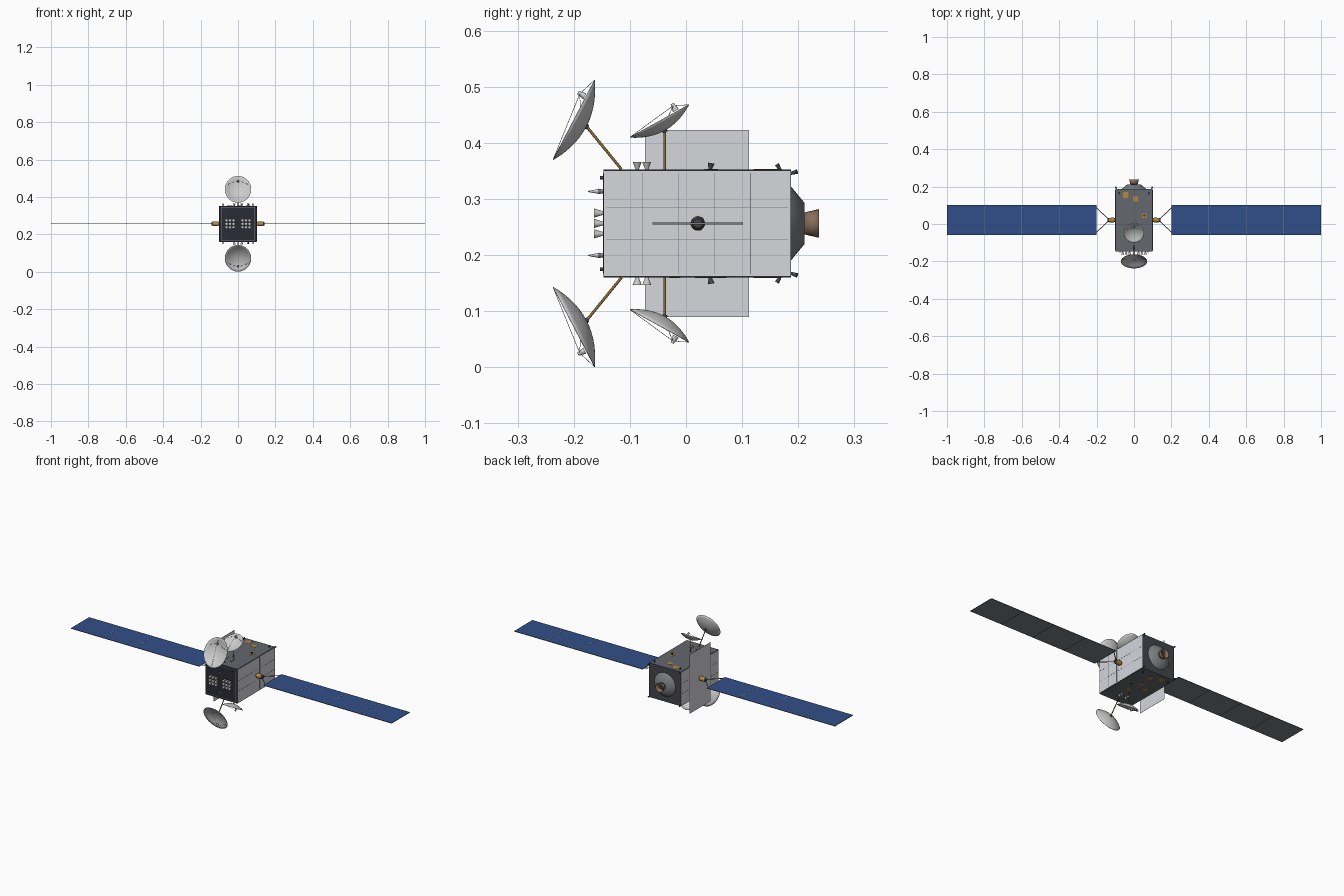
import bpy, bmesh, math
from mathutils import Vector

cube = bpy.data.objects.get("Cube")
if cube:
    bpy.data.objects.remove(cube, do_unlink=True)


def material(name, rgb):
    m = bpy.data.materials.new(name)
    m.use_nodes = True
    m.diffuse_color = (*rgb, 1)
    m.node_tree.nodes["Principled BSDF"].inputs["Base Color"].default_value = (*rgb, 1)
    return m


LIGHT = material("light grey", (0.67, 0.68, 0.72))
DECK = material("slate grey", (0.125, 0.14, 0.158))
DARK = material("dark navy", (0.023, 0.025, 0.035))
BLUE = material("cell blue", (0.031, 0.078, 0.25))
CHARCOAL = material("charcoal", (0.055, 0.06, 0.068))
GOLD = material("gold", (0.45, 0.25, 0.05))
OLIVE = material("boom bronze", (0.25, 0.16, 0.04))
BROWN = material("nozzle brown", (0.25, 0.16, 0.11))
STEEL = material("steel grey", (0.2, 0.212, 0.228))
WHITE = material("dish white", (0.6, 0.6, 0.6))

ZC = 0.2565          # mid height, everything is mirrored about it
TOP = 0.0965         # half height of the body
FRONT, REAR = -0.147, 0.187


def finish(bm, name, mats, smooth=False):
    bmesh.ops.recalc_face_normals(bm, faces=bm.faces)
    me = bpy.data.meshes.new(name)
    bm.to_mesh(me)
    bm.free()
    ob = bpy.data.objects.new(name, me)
    bpy.context.collection.objects.link(ob)
    for m in mats:
        me.materials.append(m)
    if smooth:
        bpy.ops.object.select_all(action='DESELECT')
        ob.select_set(True)
        bpy.context.view_layer.objects.active = ob
        bpy.ops.object.shade_smooth_by_angle(angle=math.radians(40))
    return ob


def box(name, lo, hi, *mats, rule=None):
    bm = bmesh.new()
    bmesh.ops.create_cube(bm, size=1)
    for v in bm.verts:
        v.co = [l + (h - l) * (c + 0.5) for l, h, c in zip(lo, hi, v.co)]
    bmesh.ops.recalc_face_normals(bm, faces=bm.faces)
    if rule:
        for f in bm.faces:
            f.material_index = rule(f.normal)
    return finish(bm, name, mats)


def rod(name, a, b, r1, r2, mat, sides=12, caps=True):
    a, b = Vector(a), Vector(b)
    bm = bmesh.new()
    bmesh.ops.create_cone(bm, cap_ends=caps, segments=sides, radius1=r1,
                          radius2=r2, depth=(b - a).length)
    turn = (b - a).to_track_quat('Z', 'Y')
    for v in bm.verts:
        v.co = turn @ v.co + (a + b) / 2
    return finish(bm, name, [mat], smooth=True)


def at(x, y, dz, s=1):
    return Vector((x, y, ZC + s * dz))


# Body core: slate decks, navy front and sides, charcoal rear
box("body", at(-0.0985, FRONT, -TOP), at(0.0985, REAR, TOP), DECK, DARK, CHARCOAL,
    rule=lambda n: 2 if n.y > 0.5 else 0 if abs(n.z) > 0.5 else 1)
for sx, side in ((1, "left"), (-1, "right")):
    x0, x1 = sorted((sx * 0.098, sx * 0.1))
    box(side + "_side_panel", at(x0, FRONT + 0.001, -TOP + 0.003),
        at(x1, REAR - 0.001, TOP - 0.003), LIGHT)
    # Seams on the side panels
    x0, x1 = sorted((sx * 0.0995, sx * 0.1004))
    for y in (-0.077, -0.013, 0.051, 0.115):
        box(side + "_upright_seam", at(x0, y - 0.0006, -0.09), at(x1, y + 0.0006, 0.09), STEEL)
    for dz in (-0.029, 0.029):
        box(side + "_level_seam", at(x0, FRONT + 0.005, dz - 0.0006),
            at(x1, REAR - 0.005, dz + 0.0006), STEEL)

# Tall radiator sheet on one side
box("radiator", at(-0.1012, -0.073, -0.1665), at(-0.1005, 0.112, 0.1665), LIGHT)

# Front face frame lines
for dz in (-0.088, 0.088):
    box("front_frame_rail", at(-0.09, FRONT - 0.001, dz - 0.001),
        at(0.09, FRONT, dz + 0.001), STEEL)
for x in (-0.09, 0.09):
    box("front_frame_post", at(x - 0.001, FRONT - 0.001, -0.088),
        at(x + 0.001, FRONT, 0.088), STEEL)

# Solar wings, hubs and yokes
for sx, side in ((1, "left"), (-1, "right")):
    x0, x1 = sorted((sx * 0.2, sx))
    box(side + "_solar_wing", at(x0, -0.06, -0.0015), at(x1, 0.102, 0.0015), BLUE, STEEL,
        rule=lambda n: 0 if n.z > 0.5 else 1)
    for k in range(1, 4):
        x = sx * (0.2 + 0.2 * k)
        box(side + "_wing_hinge", at(x - 0.0017, -0.06, -0.002), at(x + 0.0017, 0.102, 0.002),
            STEEL, CHARCOAL, rule=lambda n: 0 if n.z > 0.5 else 1)
    mid = 0.021
    rod(side + "_hub_base", at(sx * 0.1, mid, 0), at(sx * 0.108, mid, 0), 0.008, 0.013, GOLD, 20)
    rod(side + "_hub", at(sx * 0.108, mid, 0), at(sx * 0.134, mid, 0), 0.013, 0.012, GOLD, 20)
    rod(side + "_hub_cap", at(sx * 0.134, mid, 0), at(sx * 0.142, mid, 0), 0.0118, 0.008, CHARCOAL, 20)
    for w in (-1, 1):
        rod(side + "_yoke_arm", at(sx * 0.135, mid + w * 0.004, 0),
            at(sx * 0.202, mid + w * 0.066, 0), 0.002, 0.002, CHARCOAL, 8)


def dish(name, low, high, half_width, depth, root, s):
    """Offset bowl whose rim runs from low to high in the side plane."""
    p, q = at(0, *low, s), at(0, *high, s)
    mid, a = (p + q) / 2, (q - p) / 2
    back = Vector((0, a.z * s, -a.y * s)).normalized()
    X = Vector((half_width, 0, 0))

    def point(u, t):
        return mid + (a * math.cos(t) + X * math.sin(t)) * u + back * depth * (1 - u * u)

    n, rings = 40, 7
    bm = bmesh.new()
    centre = bm.verts.new(mid + back * depth)
    prev = None
    for k in range(1, rings + 1):
        ring = [bm.verts.new(point(k / rings, math.tau * i / n)) for i in range(n)]
        for i in range(n):
            j = (i + 1) % n
            if prev:
                bm.faces.new((prev[i], ring[i], ring[j], prev[j]))
            else:
                bm.faces.new((centre, ring[i], ring[j]))
        prev = ring
    bowl = finish(bm, name, [WHITE], smooth=True)
    thick = bowl.modifiers.new("thickness", 'SOLIDIFY')
    thick.thickness, thick.offset = 0.0012, 0

    # Feed horn on thin legs
    feed = mid + a * 0.58 - back * 0.012
    rod(name + "_feed", feed - back * 0.004, feed + back * 0.01, 0.003, 0.006, WHITE)
    for t in (0, math.pi, math.pi * 0.4, -math.pi * 0.4):
        rod(name + "_feed_leg", point(1, t), feed, 0.0005, 0.0005, WHITE, 6)

    # Boom down to the body
    end = mid + back * (depth + 0.001)
    rod(name + "_mount", end - back * 0.001, end + back * 0.003, 0.005, 0.004, CHARCOAL)
    rod(name + "_boom", at(0, root, TOP, s), end, 0.0025, 0.0025, OLIVE)


# Deck patches: x, y, half size
SHARED = [(-0.045, 0.155, 0.015), (0.008, 0.133, 0.013), (0.055, 0.045, 0.012)]
BELOW = [(-0.045, 0.03, 0.014), (0.0, 0.06, 0.012), (0.02, -0.02, 0.01)]

for s, word, patches in ((1, "upper", SHARED), (-1, "lower", SHARED + BELOW)):
    dish(word + "_front_dish", (-0.237, 0.1135), (-0.163, 0.2555), 0.07, 0.025, -0.115, s)
    dish(word + "_deck_dish", (-0.1, 0.1535), (0.005, 0.2115), 0.054, 0.019, -0.038, s)
    for x, y, h in patches:
        z0, z1 = sorted((s * TOP, s * (TOP + 0.0008)))
        box(word + "_gold_patch", at(x - h, y - h, z0), at(x + h, y + h, z1), GOLD)
    # Deck bells and small thrusters
    for x in (-0.02, 0.02):
        for y in (-0.087, -0.07):
            rod(word + "_deck_bell", at(x, y, TOP, s), at(x, y, TOP + 0.013, s), 0.003, 0.008, WHITE)
    rod(word + "_deck_sensor", at(0.055, 0.043, TOP, s),
        at(0.055, 0.045, TOP + 0.011, s), 0.003, 0.006, CHARCOAL)
    for sx in (-1, 1):
        rod(word + "_rear_deck_thruster", at(sx * 0.08, 0.168, TOP - 0.001, s),
            at(sx * 0.08, 0.162, TOP + 0.009, s), 0.0025, 0.004, CHARCOAL)
        rod(word + "_corner_thruster", at(sx * 0.094, REAR - 0.002, TOP - 0.008, s),
            at(sx * 0.098, REAR + 0.011, TOP - 0.004, s), 0.0025, 0.004, CHARCOAL)
        rod(word + "_front_sensor", at(sx * 0.075, FRONT, TOP - 0.015, s),
            at(sx * 0.075, FRONT - 0.006, TOP - 0.015, s), 0.003, 0.003, CHARCOAL)
    # Pointed front antenna
    rod(word + "_horn_base", at(0, FRONT, 0.057, s), at(0, FRONT - 0.01, 0.057, s), 0.003, 0.005, STEEL)
    rod(word + "_horn_tip", at(0, FRONT - 0.01, 0.057, s), at(0, FRONT - 0.028, 0.057, s), 0.004, 0.0008, WHITE)

# Two clusters of front bells
for sx in (-1, 1):
    for col in range(3):
        for dz in (-0.0185, 0, 0.0185):
            x = sx * (0.024 + 0.0185 * col)
            rod("front_bell", at(x, FRONT, dz), at(x, FRONT - 0.017, dz), 0.003, 0.0082, WHITE)

# Main engine with an open nozzle
rod("engine_cone", at(0, REAR, 0), at(0, 0.211, 0), 0.066, 0.037, STEEL, 32)
rod("engine_throat", at(0, 0.211, 0), at(0, 0.214, 0), 0.016, 0.012, CHARCOAL, 24)
nozzle = rod("engine_nozzle", at(0, 0.211, 0), at(0, 0.237, 0), 0.018, 0.024, BROWN, 24, caps=False)
wall = nozzle.modifiers.new("wall", 'SOLIDIFY')
wall.thickness = 0.0015
